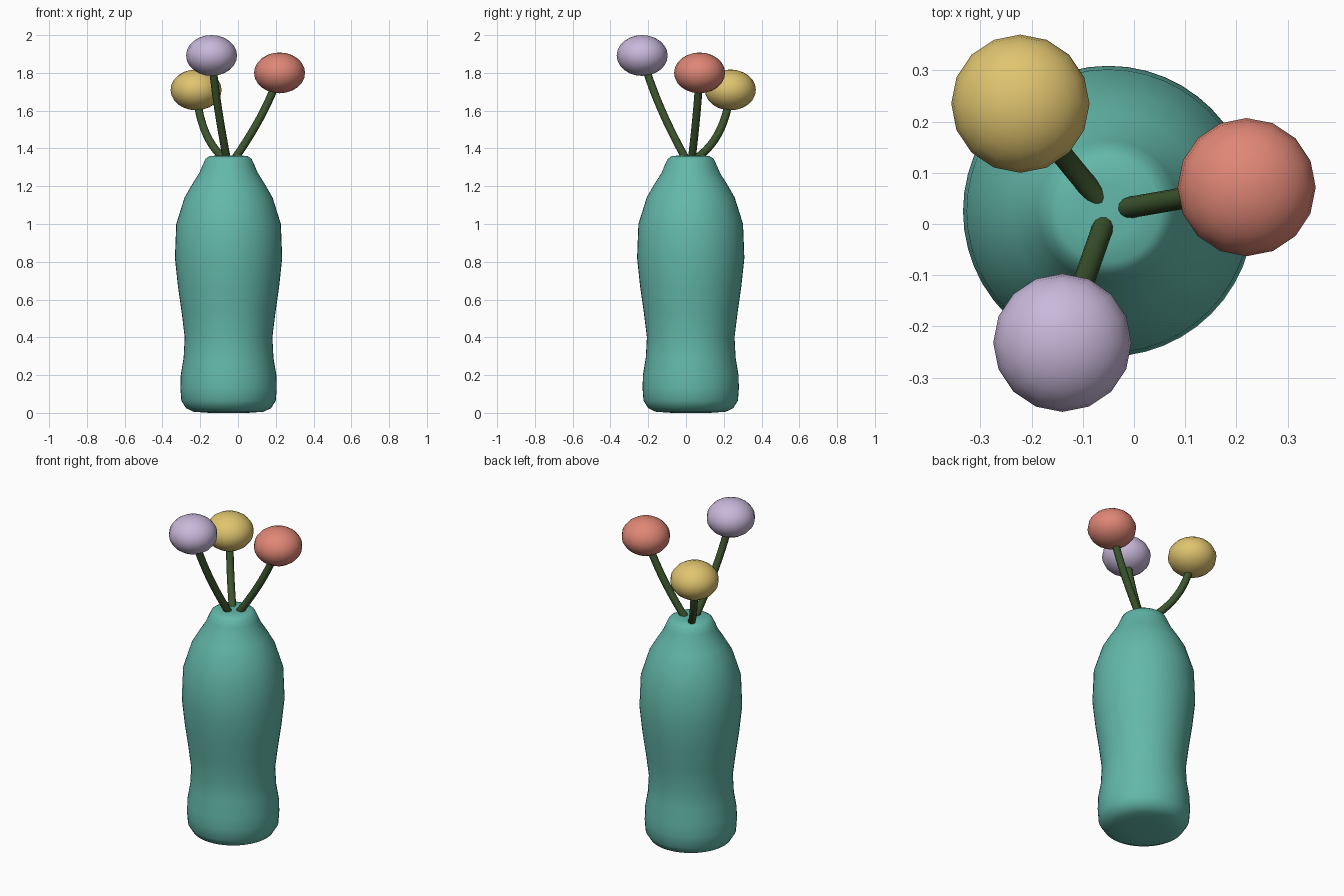
import bpy
import bmesh
import math
from mathutils import Vector

if "Cube" in bpy.data.objects:
    bpy.data.objects.remove(bpy.data.objects["Cube"], do_unlink=True)


def material(name, color):
    mat = bpy.data.materials.new(name)
    mat.use_nodes = True
    mat.diffuse_color = (*color, 1)
    mat.node_tree.nodes["Principled BSDF"].inputs["Base Color"].default_value = (*color, 1)
    return mat


def add_object(name, bm, mat):
    bmesh.ops.recalc_face_normals(bm, faces=bm.faces)
    for face in bm.faces:
        face.smooth = True
    mesh = bpy.data.meshes.new(name)
    bm.to_mesh(mesh)
    bm.free()
    mesh.materials.append(mat)
    obj = bpy.data.objects.new(name, mesh)
    bpy.context.collection.objects.link(obj)
    return obj


def bridge(bm, rings):
    for low, high in zip(rings, rings[1:]):
        n = len(low)
        for i in range(n):
            j = (i + 1) % n
            bm.faces.new((low[i], low[j], high[j], high[i]))
    bm.faces.new(rings[0])
    bm.faces.new(rings[-1])


teal = material("teal glaze", (0.125, 0.48, 0.40))
green = material("stem green", (0.045, 0.09, 0.027))
coral = material("coral", (0.74, 0.24, 0.18))
yellow = material("soft yellow", (0.74, 0.55, 0.16))
lilac = material("lilac", (0.58, 0.48, 0.70))

AXIS = Vector((-0.05, 0.025, 0))

# Vase: lathed profile of (radius, height), closed at both ends
profile = [(0.10, 0.0), (0.185, 0.006), (0.225, 0.025), (0.25, 0.065),
           (0.255, 0.13), (0.253, 0.20), (0.238, 0.29), (0.232, 0.40),
           (0.248, 0.53), (0.268, 0.67), (0.284, 0.82), (0.277, 1.0),
           (0.233, 1.14), (0.193, 1.21), (0.155, 1.27), (0.138, 1.31),
           (0.122, 1.345), (0.10, 1.36), (0.05, 1.363)]
bm = bmesh.new()
SIDES = 48
rings = []
for radius, height in profile:
    rings.append([bm.verts.new(AXIS + Vector((radius * math.cos(a), radius * math.sin(a), height)))
                  for a in (math.tau * i / SIDES for i in range(SIDES))])
bridge(bm, rings)
add_object("vase", bm, teal)


def stem(name, root_z, bend, bend_z, head):
    """Bent tube from the vase mouth to the centre of a flower head."""
    p0 = AXIS + Vector((0, 0, root_z))
    p1 = AXIS.lerp(Vector((head.x, head.y, 0)), bend)
    p1.z = bend_z
    side = (head - p0).cross(Vector((0, 0, 1))).normalized()
    bm = bmesh.new()
    rings = []
    for k in range(13):
        t = k / 12
        point = p0.lerp(p1, t).lerp(p1.lerp(head, t), t)
        tangent = (p1 - p0).lerp(head - p1, t).normalized()
        across = side.cross(tangent)
        rings.append([bm.verts.new(point + 0.021 * (side * math.cos(a) + across * math.sin(a)))
                      for a in (math.tau * i / 12 for i in range(12))])
    bridge(bm, rings)
    add_object(name, bm, green)


# Flowers: flattened ball on a bent stem
flowers = [
    ("coral", coral, (0.22, 0.072, 1.80), 1.30, 0.73, 1.57),
    ("yellow", yellow, (-0.222, 0.235, 1.71), 1.33, 0.87, 1.43),
    ("lilac", lilac, (-0.14, -0.232, 1.892), 1.30, 0.72, 1.62),
]
for name, mat, centre, root_z, bend, bend_z in flowers:
    head = Vector(centre)
    stem(name + "_stem", root_z, bend, bend_z, head)
    bm = bmesh.new()
    bmesh.ops.create_uvsphere(bm, u_segments=16, v_segments=12, radius=0.135)
    bmesh.ops.scale(bm, vec=(1, 1, 0.8), verts=bm.verts)
    bmesh.ops.translate(bm, vec=head, verts=bm.verts)
    add_object(name + "_flower_head", bm, mat)
